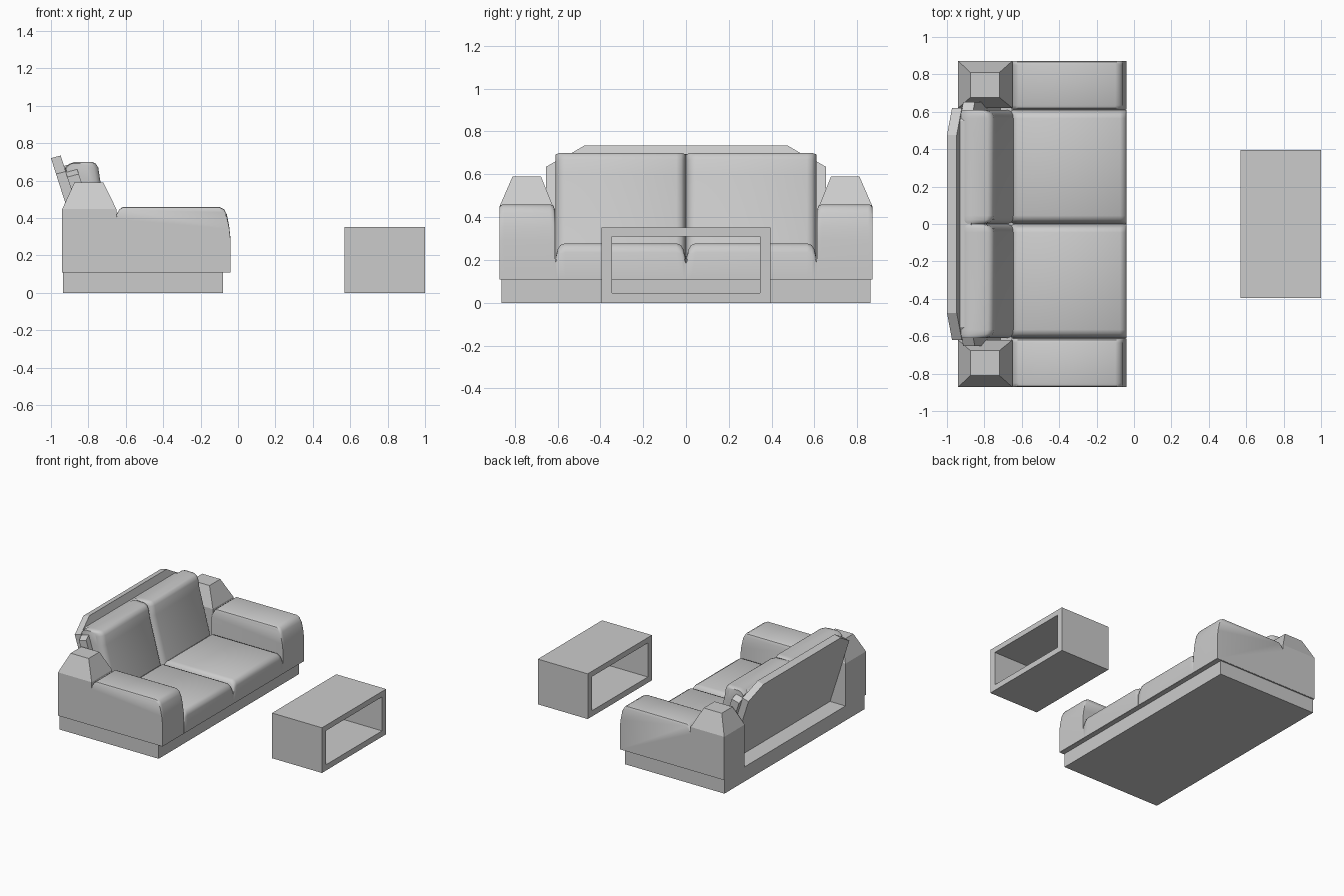
import bpy, bmesh
from math import radians

if "Cube" in bpy.data.objects:
    bpy.data.objects.remove(bpy.data.objects["Cube"])


def make(name, rings, smooth=False):
    """Skin a list of equal-length point loops and cap both ends."""
    bm = bmesh.new()
    loops = [[bm.verts.new(p) for p in ring] for ring in rings]
    n = len(loops[0])
    for a, b in zip(loops, loops[1:]):
        for i in range(n):
            j = (i + 1) % n
            bm.faces.new((a[i], a[j], b[j], b[i]))
    bm.faces.new(loops[0])
    bm.faces.new(loops[-1])
    bmesh.ops.recalc_face_normals(bm, faces=bm.faces)
    mesh = bpy.data.meshes.new(name)
    bm.to_mesh(mesh)
    bm.free()
    ob = bpy.data.objects.new(name, mesh)
    bpy.context.collection.objects.link(ob)
    if smooth:
        bpy.ops.object.select_all(action='DESELECT')
        ob.select_set(True)
        bpy.context.view_layer.objects.active = ob
        bpy.ops.object.shade_smooth_by_angle(angle=radians(42))
    return ob


def rect(x0, x1, y0, y1, z):
    return [(x0, y0, z), (x1, y0, z), (x1, y1, z), (x0, y1, z)]


def box(name, x0, x1, y0, y1, z0, z1):
    return make(name, [rect(x0, x1, y0, y1, z0), rect(x0, x1, y0, y1, z1)])


def cushion(name, profile, anchor, sections, side, lean=0.0, z_ref=0.0):
    """Side profile (x, z) swept over y; each section is (y, x scale, z scale)."""
    ax, az = anchor
    rings = []
    for y, sx, sz in sections:
        ring = []
        for px, pz in profile:
            z = az + (pz - az) * sz
            x = ax + (px - ax) * sx - lean * (z - z_ref)
            ring.append((x, y * side, z))
        rings.append(ring)
    return make(name, rings, True)


# Base
box("plinth", -0.935, -0.08, -0.862, 0.862, 0, 0.115)
box("seat_deck", -0.80, -0.045, -0.62, 0.62, 0.11, 0.205)
box("base_ledge", -0.94, -0.045, -0.87, 0.87, 0.109, 0.118)

arm_profile = [(-0.655, 0.11), (-0.04, 0.11), (-0.04, 0.29), (-0.047, 0.355), (-0.06, 0.42),
               (-0.075, 0.447), (-0.10, 0.46), (-0.615, 0.46), (-0.635, 0.445), (-0.655, 0.41)]
seat_profile = [(-0.66, 0.11), (-0.04, 0.11), (-0.04, 0.235), (-0.05, 0.263), (-0.075, 0.278),
                (-0.62, 0.278), (-0.645, 0.262), (-0.66, 0.23)]
back_profile = [(-0.81, 0.20), (-0.65, 0.20), (-0.65, 0.60), (-0.642, 0.67), (-0.650, 0.692),
                (-0.668, 0.70), (-0.757, 0.70), (-0.79, 0.69), (-0.82, 0.67)]

for side, label in ((-1, "left"), (1, "right")):
    # Arms
    cushion(f"arm_{label}", arm_profile, (-0.35, 0.11),
            [(0.612, 1, 0.93), (0.619, 1, 0.98), (0.635, 1, 1),
             (0.85, 1, 1), (0.865, 1, 0.99), (0.872, 1, 0.95)], side)
    # Seat cushions
    cushion(f"seat_cushion_{label}", seat_profile, (-0.35, 0.11),
            [(0.001, 1, 0.6), (0.012, 1, 0.83), (0.024, 1, 0.95), (0.045, 1, 1),
             (0.565, 1, 1), (0.587, 1, 0.95), (0.60, 1, 0.83), (0.61, 1, 0.6)], side)
    # Back cushions
    cushion(f"back_cushion_{label}", back_profile, (-0.81, 0.20),
            [(0.001, 0.70, 0.985), (0.01, 0.86, 0.993), (0.022, 0.95, 1), (0.045, 1, 1),
             (0.565, 1, 1), (0.588, 0.95, 1), (0.60, 0.86, 0.993), (0.61, 0.70, 0.985)],
            side, 0.27, 0.28)
    # Corner posts with tapered caps
    make(f"corner_post_{label}", [rect(-0.94, -0.65, 0.62 * side, 0.872 * side, 0.11),
                                  rect(-0.94, -0.65, 0.62 * side, 0.872 * side, 0.447),
                                  rect(-0.875, -0.72, 0.677 * side, 0.81 * side, 0.59)])


def board(name, half, shoulder, top_half, top, t0, t1):
    """Leaning clipped-corner board between two thickness offsets."""
    outline = [(-half, 0.11), (half, 0.11), (half, shoulder),
               (top_half, top), (-top_half, top), (-half, shoulder)]
    return make(name, [[(-1 + 0.32 * (0.72 - z) + t, y, z + 0.27 * t) for y, z in outline]
                       for t in (t0, t1)])


# Leaning backrest in two layers
board("backrest_panel", 0.62, 0.635, 0.475, 0.72, 0, 0.052)
board("backrest_inner_panel", 0.653, 0.605, 0.55, 0.665, 0.05, 0.112)

# Coffee table: rectangular tube open along x
outer = [(-0.395, 0), (0.395, 0), (0.395, 0.352), (-0.395, 0.352)]
inner = [(-0.345, 0.045), (0.345, 0.045), (0.345, 0.31), (-0.345, 0.31)]
bm = bmesh.new()
loops = [[bm.verts.new((x, y, z)) for y, z in pts]
         for x, pts in ((0.57, outer), (1.0, outer), (1.0, inner), (0.57, inner))]
for k in range(4):
    a, b = loops[k], loops[(k + 1) % 4]
    for i in range(4):
        j = (i + 1) % 4
        bm.faces.new((a[i], a[j], b[j], b[i]))
bmesh.ops.recalc_face_normals(bm, faces=bm.faces)
mesh = bpy.data.meshes.new("coffee_table")
bm.to_mesh(mesh)
bm.free()
bpy.context.collection.objects.link(bpy.data.objects.new("coffee_table", mesh))
